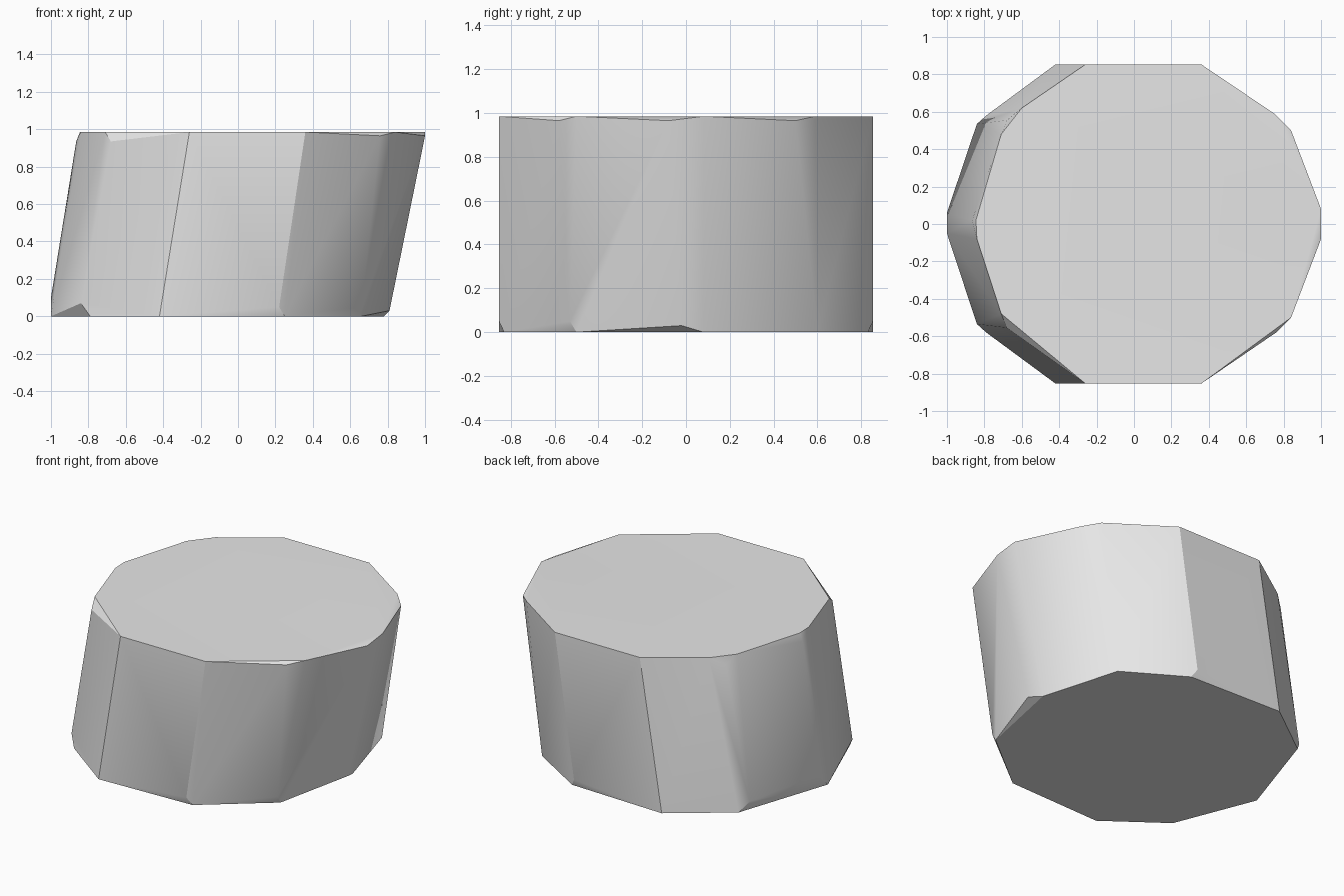
import bpy
import bmesh
import math

# Remove only the default cube
default_cube = bpy.data.objects.get("Cube")
if default_cube:
    bpy.data.objects.remove(default_cube, do_unlink=True)

HEIGHT = 0.985
LOW_CUT = 0.965


def make_material(name, value):
    material = bpy.data.materials.new(name)
    material.use_nodes = True
    colour = (value, value, value, 1.0)
    material.diffuse_color = colour
    material.node_tree.nodes["Principled BSDF"].inputs["Base Color"].default_value = colour
    return material


def at_height(outline, z):
    return [(x, y, z) for x, y in outline]


def mirror_front_back(points):
    return points + [(x, -y, z) for x, y, z in points]


def hull_object(name, points, material):
    mesh = bpy.data.meshes.new(name)
    bm = bmesh.new()
    for point in points:
        bm.verts.new(point)
    # Wrap the corner points in a faceted convex skin
    result = bmesh.ops.convex_hull(bm, input=bm.verts[:])
    spare = set(result["geom_interior"]) | set(result["geom_unused"])
    spare = [item for item in spare if isinstance(item, bmesh.types.BMVert)]
    bmesh.ops.delete(bm, geom=spare, context="VERTS")
    bmesh.ops.dissolve_limit(bm, angle_limit=math.radians(1),
                             verts=bm.verts[:], edges=bm.edges[:])
    bmesh.ops.recalc_face_normals(bm, faces=bm.faces[:])
    bm.to_mesh(mesh)
    bm.free()
    mesh.materials.append(material)
    obj = bpy.data.objects.new(name, mesh)
    bpy.context.collection.objects.link(obj)
    return obj


# Corners of the leaning stone that match on front and back
paired = at_height([(-.26, .853), (.36, .853), (-.71, .48)], HEIGHT)
paired += at_height([(-.42, .853), (-.79, .58), (.25, .83), (.66, .5)], 0)
paired += [(-.68, .555, .935), (-.84, .535, .07),
           (.22, .853, .05), (.66, .53, .05)]

# Remaining corners of the flat top, and the chipped corners just below it
top = at_height([(-.6, .62), (-.845, .02), (-.84, -.08),
                 (.75, .59), (1, .08), (.84, -.5)], HEIGHT)
top_chips = at_height([(1, -.08), (.84, .5), (.76, -.58)], LOW_CUT)
top_chips.append((-.865, .02, .935))

# Remaining corners around the base
base = [(-1, .06, .1), (-1, -.05, 0), (.81, -.02, .03),
        (.78, .08, 0), (.63, .6, 0)]

grey = make_material("stone grey", 0.8)
stone = hull_object("stone_block",
                    mirror_front_back(paired) + top + top_chips + base, grey)

# Soft side walls with crisp rims
bpy.ops.object.select_all(action="DESELECT")
stone.select_set(True)
bpy.context.view_layer.objects.active = stone
bpy.ops.object.shade_smooth_by_angle(angle=math.radians(30))
